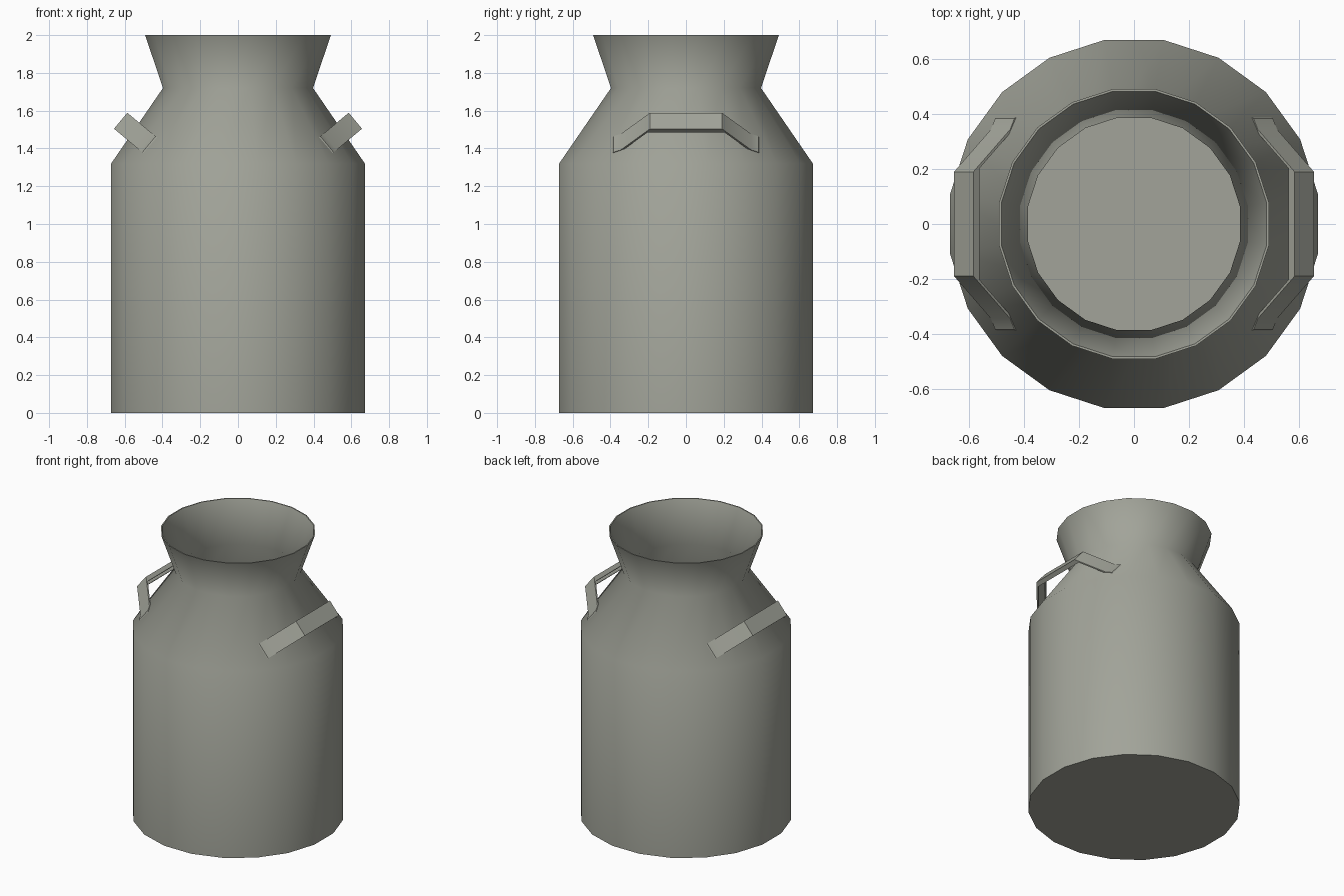
import bpy, bmesh, math
from mathutils import Vector

if "Cube" in bpy.data.objects:
    bpy.data.objects.remove(bpy.data.objects["Cube"])

metal = bpy.data.materials.new("dull_grey_metal")
metal.diffuse_color = (0.36, 0.37, 0.32, 1)
metal.use_nodes = True
metal.node_tree.nodes["Principled BSDF"].inputs["Base Color"].default_value = metal.diffuse_color


def make_object(name, bm, angle):
    bmesh.ops.recalc_face_normals(bm, faces=bm.faces)
    me = bpy.data.meshes.new(name)
    bm.to_mesh(me)
    bm.free()
    ob = bpy.data.objects.new(name, me)
    bpy.context.collection.objects.link(ob)
    me.materials.append(metal)
    bpy.ops.object.select_all(action='DESELECT')
    ob.select_set(True)
    bpy.context.view_layer.objects.active = ob
    bpy.ops.object.shade_smooth_by_angle(angle=math.radians(angle))
    return ob


# Can: thin-walled revolved shell, outside going up and inside going down
def build_can(sides=20):
    profile = [(0.68, 0), (0.68, 1.32), (0.402, 1.72), (0.498, 2.0),
               (0.490, 2.0), (0.392, 1.72), (0.67, 1.315), (0.67, 0.01)]
    bm = bmesh.new()
    rings = []
    for r, z in profile:
        ring = []
        for i in range(sides):
            a = 2 * math.pi * (i + 0.5) / sides
            ring.append(bm.verts.new((r * math.cos(a), r * math.sin(a), z)))
        rings.append(ring)
    for a, b in zip(rings, rings[1:]):
        for i in range(sides):
            j = (i + 1) % sides
            bm.faces.new((a[i], a[j], b[j], b[i]))
    bm.faces.new(rings[0])
    bm.faces.new(rings[-1])
    return make_object("milk_can_body", bm, 60)


# Handle: channel section swept along a bent path in a tilted plane
def build_handle(name, side):
    out = Vector((0.77, 0, 0.64))       # away from the shoulder
    up = Vector((-0.64, 0, 0.77))       # across the strip
    end = Vector((0.475, 0, 1.425))
    path = [(-0.385, -0.005), (-0.345, 0.015), (-0.19, 0.19),
            (0.19, 0.19), (0.345, 0.015), (0.385, -0.005)]
    section = [(-0.055, 0), (-0.055, -0.03), (-0.043, -0.03), (-0.043, -0.012),
               (0.043, -0.012), (0.043, -0.03), (0.055, -0.03), (0.055, 0)]
    bm = bmesh.new()
    rings = []
    for y, d in path:
        ring = []
        for w, t in section:
            # inner edges follow the bend
            yy = y + math.copysign(t * 0.45, y)
            p = end + out * (d + t) + up * w
            ring.append(bm.verts.new((p.x * side, yy, p.z)))
        rings.append(ring)
    n = len(section)
    for a, b in zip(rings, rings[1:]):
        for i in range(n):
            j = (i + 1) % n
            bm.faces.new((a[i], a[j], b[j], b[i]))
    bm.faces.new(rings[0])
    bm.faces.new(rings[-1])
    return make_object(name, bm, 30)


build_can()
build_handle("right_handle", 1)
build_handle("left_handle", -1)
